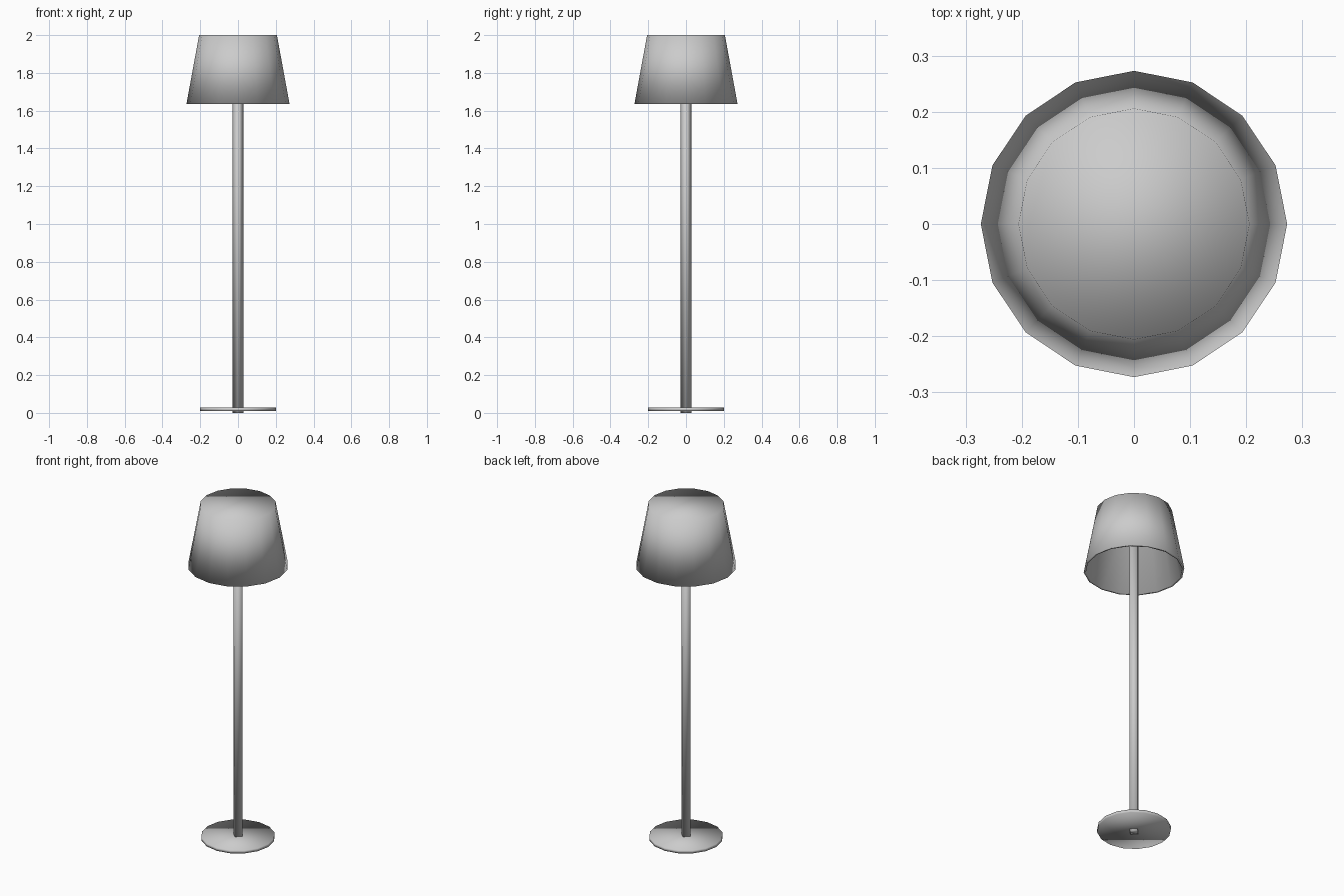
import bpy, bmesh
from math import cos, sin, pi

if "Cube" in bpy.data.objects:
    bpy.data.objects.remove(bpy.data.objects["Cube"])


def lathe(name, profile, sides):
    """Spin an (r, z) profile into a closed, smooth-shaded solid with end caps."""
    bm = bmesh.new()
    rings = [[bm.verts.new((r * cos(2 * pi * i / sides), r * sin(2 * pi * i / sides), z))
              for i in range(sides)] for r, z in profile]
    for a, b in zip(rings, rings[1:]):
        for i in range(sides):
            j = (i + 1) % sides
            bm.faces.new((a[i], a[j], b[j], b[i]))
    bm.faces.new(rings[0])
    bm.faces.new(rings[-1])
    bmesh.ops.recalc_face_normals(bm, faces=bm.faces)
    for f in bm.faces:
        f.smooth = True
    mesh = bpy.data.meshes.new(name)
    bm.to_mesh(mesh)
    bm.free()
    obj = bpy.data.objects.new(name, mesh)
    bpy.context.collection.objects.link(obj)
    return obj


# Round foot plate
lathe("base", [(0.2, 0.01), (0.2, 0.028)], 16)

# Four-sided pole, corners on the axes, running through the plate up into the shade
lathe("pole", [(0.03, 0.0), (0.03, 1.985)], 4)

# Tapered shade: inner cap, inner wall, bottom rim, outer wall, closed top
lathe("shade", [(0.195, 1.988), (0.261, 1.635), (0.273, 1.635), (0.206, 2.0)], 16)
